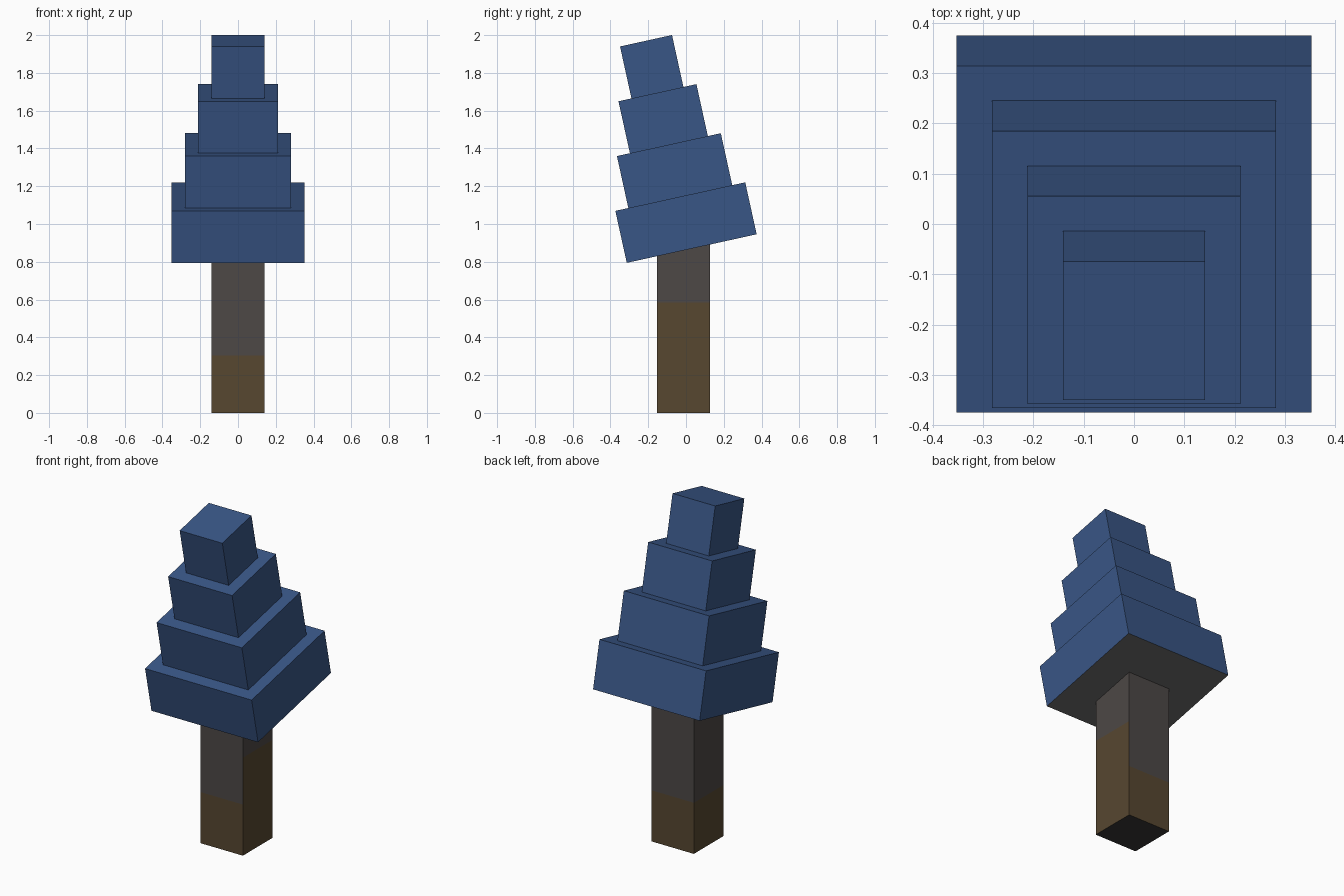
import bpy, bmesh, math
from mathutils import Matrix, Vector

if "Cube" in bpy.data.objects:
    bpy.data.objects.remove(bpy.data.objects["Cube"])


def material(name, hex_code):
    """Flat colour from an sRGB hex code, stored as linear values."""
    rgb = [int(hex_code[i:i + 2], 16) / 255 for i in (0, 2, 4)]
    lin = [c / 12.92 if c <= 0.04045 else ((c + 0.055) / 1.055) ** 2.4 for c in rgb]
    m = bpy.data.materials.new(name)
    m.diffuse_color = (*lin, 1)
    m.use_nodes = True
    m.node_tree.nodes["Principled BSDF"].inputs["Base Color"].default_value = m.diffuse_color
    return m


BLUE = material("blue foliage", "395686")
GREY = material("grey underside", "666666")
BARK = material("grey bark", "4D4846")
BROWN = material("brown bark", "574730")
DARK = material("dark trunk base", "383636")


def box(size):
    bm = bmesh.new()
    bmesh.ops.create_cube(bm, size=1, matrix=Matrix.Diagonal((*size, 1)))
    return bm


def finish(bm, name, mats):
    bm.normal_update()
    mesh = bpy.data.meshes.new(name)
    bm.to_mesh(mesh)
    bm.free()
    for m in mats:
        mesh.materials.append(m)
    obj = bpy.data.objects.new(name, mesh)
    bpy.context.collection.objects.link(obj)
    return obj


# Trunk: brown below, grey above; the brown reaches higher on the right face
TOP = 0.95
bm = box((0.281, 0.281, TOP))
bmesh.ops.translate(bm, verts=bm.verts, vec=(0, -0.014, TOP / 2))
for z in (0.305, 0.585):
    bmesh.ops.bisect_plane(bm, geom=bm.verts[:] + bm.edges[:] + bm.faces[:],
                           plane_co=(0, 0, z), plane_no=(0, 0, 1))
bm.normal_update()
for f in bm.faces:
    limit = 0.585 if f.normal.x > 0.9 else 0.305
    if f.normal.z < -0.9:
        f.material_index = 2
    else:
        f.material_index = 1 if f.calc_center_median().z < limit else 0
finish(bm, "trunk", (BARK, BROWN, DARK))

# Foliage: four shrinking square tiers stacked along a tilted axis
H = 0.2816
tilt = Matrix.Rotation(math.radians(12.4), 4, 'X')
base = Vector((0, 0, 1.0075))
for i in range(4):
    width = 0.704 - i * 0.1408
    bm = box((width, width, H))
    bm.normal_update()
    for f in bm.faces:
        f.material_index = 1 if i == 0 and f.normal.z < -0.9 else 0
    bm.transform(Matrix.Translation(base) @ tilt @ Matrix.Translation((0, 0, i * H)))
    finish(bm, f"foliage_tier_{i + 1}", (BLUE, GREY))
